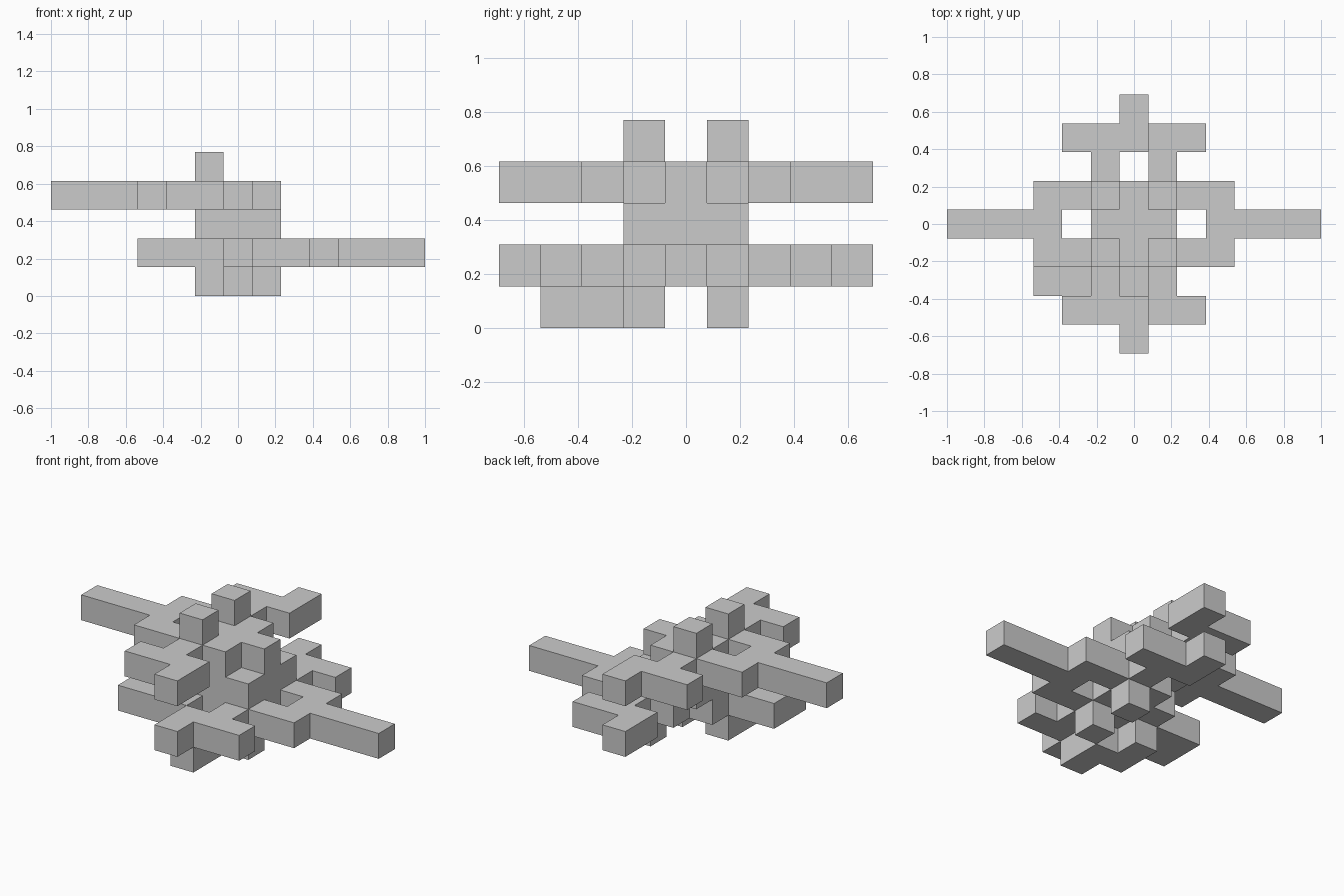
import bpy, bmesh

if "Cube" in bpy.data.objects:
    bpy.data.objects.remove(bpy.data.objects["Cube"])

U = 2 / 13  # cell size


def add_part(name, cells):
    """Union of unit cells: only faces with no neighbouring cell are built."""
    cells = set(cells)
    bm = bmesh.new()
    for c in cells:
        for axis in range(3):
            for s in (-1, 1):
                n = list(c)
                n[axis] += s
                if tuple(n) in cells:
                    continue
                a, b = (axis + 1) % 3, (axis + 2) % 3
                vs = []
                for da, db in ((-1, -1), (1, -1), (1, 1), (-1, 1))[::s]:
                    p = [c[0], c[1], c[2] + 0.5]
                    p[axis] += s / 2
                    p[a] += da / 2
                    p[b] += db / 2
                    vs.append(bm.verts.new([v * U for v in p]))
                bm.faces.new(vs)
    bmesh.ops.remove_doubles(bm, verts=bm.verts, dist=1e-4)
    bmesh.ops.dissolve_limit(bm, angle_limit=0.01, verts=bm.verts, edges=bm.edges)
    me = bpy.data.meshes.new(name)
    bm.to_mesh(me)
    bm.free()
    bpy.context.collection.objects.link(bpy.data.objects.new(name, me))


def box(x, y, z):
    """All cells in inclusive x, y, z ranges."""
    return {(i, j, k) for i in range(x[0], x[1] + 1)
            for j in range(y[0], y[1] + 1) for k in range(z[0], z[1] + 1)}


# One winged layer pointing to -x, symmetric in y
wing = box((-6, -3), (0, 0), (3, 3)) | box((-1, 1), (0, 0), (3, 3))
for s in (-1, 1):
    wing |= {(x, s, 3) for x in range(-3, 1)}       # fork around the hole
    wing |= {(-1, 2 * s, 3), (0, 4 * s, 3)}         # neck and side tip
    wing |= {(x, 3 * s, 3) for x in (-2, -1, 0)}    # side bar
    wing.add((-1, s, 4))                            # stud

# The lower layer is the upper one turned half round the y axis
cells = wing | {(-x, y, 4 - z) for x, y, z in wing}

# Core slab between the layers
cells |= box((-1, 1), (-1, 1), (2, 2))

# Odd cluster at the lower front left
cells |= box((-3, -1), (-2, -1), (1, 1))
cells |= box((-1, -1), (-2, -1), (0, 0)) | box((0, 0), (-3, -2), (0, 0))

add_part("block_cluster", cells)
